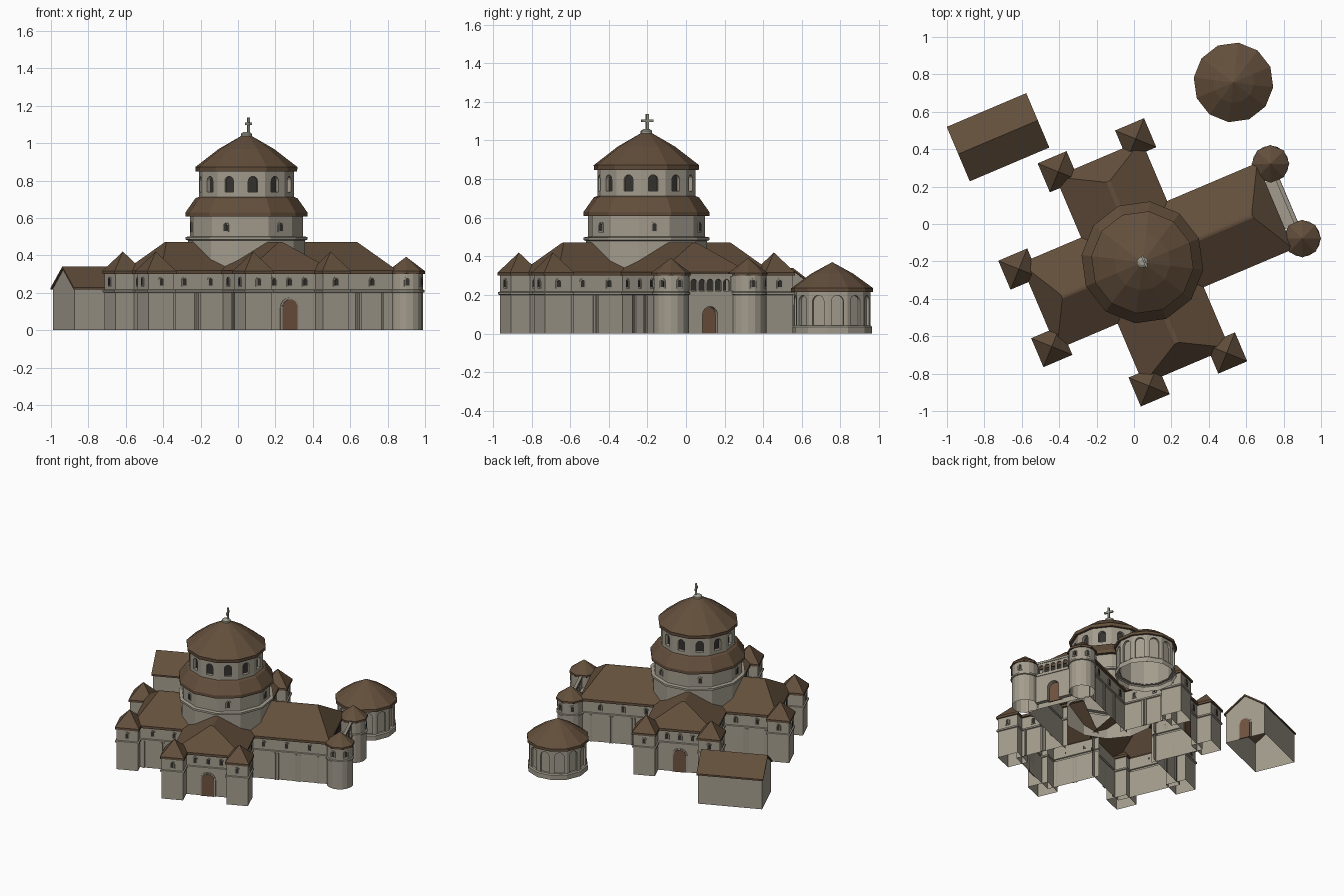
import bpy, bmesh
from math import pi, cos, sin, radians, sqrt
from mathutils import Matrix, Vector

if "Cube" in bpy.data.objects:
    bpy.data.objects.remove(bpy.data.objects["Cube"])

COLORS = {"stone": (0.37, 0.335, 0.27), "stone_trim": (0.33, 0.30, 0.245), "roof_brown": (0.125, 0.078, 0.045),
          "door_brown": (0.16, 0.085, 0.05), "window_dark": (0.035, 0.033, 0.028), "cross_grey": (0.33, 0.33, 0.27)}
mats = {}
for n, c in COLORS.items():
    mats[n] = bpy.data.materials.new(n)
    mats[n].diffuse_color = (*c, 1)
parts = {}


def part(name, mat):
    """Mesh being collected for one named part."""
    return parts.setdefault(name, (bmesh.new(), mat))[0]


def move(x, y, a=0.0, z=0.0):
    return Matrix.Translation((x, y, z)) @ Matrix.Rotation(a, 4, 'Z')


def facing(M, x, y, a, z=0.0):
    """Frame on a wall: X runs along it, -Y points outward at angle a."""
    return M @ move(x, y, a + pi / 2, z)


def skin(bm, M, rings, closed=True):
    """Join successive rings of points with quads."""
    rows = [[bm.verts.new(M @ Vector(p)) for p in r] for r in rings]
    n = len(rows[0])
    for a, b in zip(rows, rows[1:]):
        for i in range(n if closed else n - 1):
            j = (i + 1) % n
            bm.faces.new((a[i], a[j], b[j], b[i]))


def lathe(bm, M, profile, n, rot=0.0):
    skin(bm, M, [[(r * cos(rot + 2 * pi * i / n), r * sin(rot + 2 * pi * i / n), z)
                  for i in range(n)] for r, z in profile])


def plate(bm, M, pts, depth, back=0.0):
    """Flat outline (x, z) thickened outward along -Y."""
    f = [bm.verts.new(M @ Vector((x, -back - depth, z))) for x, z in pts]
    b = [bm.verts.new(M @ Vector((x, -back, z))) for x, z in pts]
    bm.faces.new(f)
    bm.faces.new(b[::-1])
    for i in range(len(pts)):
        j = (i + 1) % len(pts)
        bm.faces.new((f[i], b[i], b[j], f[j]))


def rect(w, z0, z1):
    return [(-w / 2, z0), (w / 2, z0), (w / 2, z1), (-w / 2, z1)]


def arch(w, z0, z1, n=8):
    r = w / 2
    arc = [(r * cos(pi - pi * i / n), z1 - r + r * sin(pi * i / n)) for i in range(n + 1)]
    return [(-r, z0)] + arc + [(r, z0)]


def arch_panel(w, z0, z1, ow, oz):
    """Wall piece with an arched opening that reaches its foot."""
    return [(-w / 2, z0)] + arch(ow, z0, oz) + [(w / 2, z0), (w / 2, z1), (-w / 2, z1)]


def window(F, z=0.24, w=0.02, h=0.038):
    plate(part("window_frames", "stone_trim"), F, arch(w + 0.014, z - 0.006, z + h + 0.007), 0.005)
    plate(part("window_glass", "window_dark"), F, arch(w, z, z + h), 0.007)


def door(F, w, h, back=0.0):
    plate(part("door_frames", "stone_trim"), F, arch(w + 0.02, 0, h + 0.01), 0.005, back)
    plate(part("doors", "door_brown"), F, arch(w, 0, h), 0.008, back)


# Wall profile (offset, height) with a string course
WALL = [(0, 0), (0, 0.2), (0.008, 0.203), (0.008, 0.214), (0, 0.217), (0, 0.305)]
C = move(0.045, -0.205, radians(23))
W = 0.235

# Four arms of the cross; arm 0 is the long nave
for k, L in enumerate((0.76, 0.59, 0.59, 0.59)):
    A = C @ move(0, 0, k * pi / 2)
    skin(part("arm_walls", "stone"), A,
         [[(0.2, -W - o, z), (L + o, -W - o, z), (L + o, W + o, z), (0.2, W + o, z)] for o, z in WALL], False)
    e, h = W + 0.015, L - 0.12
    skin(part("arm_roofs", "roof_brown"), A,
         [[(0.2, -y, z), (x, -y, z), (x, y, z), (0.2, y, z)]
          for x, y, z in ((L, W, 0.3), (L + 0.012, e, 0.3), (L + 0.012, e, 0.318), (h, 0.012, 0.47), (h - 0.01, 0, 0.472))],
         False)
    # side windows and pilasters
    for s in (-1, 1):
        for u in ((0.31, 0.47, 0.63) if k == 0 else (0.31, 0.46)):
            window(facing(A, u, s * W, s * pi / 2))
        for u in ((0.39, 0.41, 0.54, 0.56, 0.69) if k == 0 else (0.375, 0.395, 0.52)):
            plate(part("pilasters", "stone_trim"), facing(A, u, s * W, s * pi / 2), rect(0.012, 0, 0.2), 0.008)
    if k == 0:
        continue
    for v in (-0.09, 0, 0.09):
        window(facing(A, L, v, 0))
    if k != 2:
        door(facing(A, L, 0, 0), 0.088, 0.165)
    # square corner towers
    for s in (-1, 1):
        T = A @ move(0.622, s * 0.225)
        r2, a = sqrt(2), 0.075
        lathe(part("square_towers", "stone"), T, [((a + o) * r2, z) for o, z in WALL], 4, pi / 4)
        lathe(part("square_tower_roofs", "roof_brown"), T,
              [(a * r2, 0.3), (0.084 * r2, 0.3), (0.084 * r2, 0.316), (0, 0.42)], 4, pi / 4)
        for d in (0, s * pi / 2):
            window(facing(T, a * cos(d), a * sin(d), d))

# Round front towers
for s in (-1, 1):
    T = C @ move(0.836, s * 0.217)
    lathe(part("round_towers", "stone"), T, [(0.09 + o, z) for o, z in WALL], 16)
    lathe(part("round_tower_roofs", "roof_brown"), T,
          [(0.088, 0.3), (0.101, 0.3), (0.101, 0.315), (0, 0.392)], 8, pi / 8)
    for d in (-0.1, 0.9, 1.9):
        window(facing(T, 0.089 * cos(d * s), 0.089 * sin(d * s), d * s))

# Entrance porch with open gallery above
F = facing(C, 0.815, 0, 0)
porch = part("entrance_porch", "stone")
plate(porch, F, arch_panel(0.27, 0, 0.205, 0.085, 0.14), 0.03)
plate(porch, F, rect(0.27, 0.205, 0.22), 0.034, -0.055 + 0.0)
plate(porch, F, rect(0.27, 0.2, 0.22), 0.09, -0.055)
for i in range(5):
    plate(part("gallery_arches", "stone"), F @ Matrix.Translation(((i - 2) * 0.046, 0, 0)),
          arch_panel(0.046, 0.22, 0.295, 0.033, 0.282), 0.016, 0.014)
plate(part("gallery_cornice", "stone_trim"), F, rect(0.25, 0.295, 0.31), 0.022, 0.012)
plate(part("gallery_shadow", "window_dark"), F, rect(0.24, 0.222, 0.29), 0.004, -0.05)
door(F, 0.085, 0.14, -0.01)

# Central drum in two tiers with skirt roof and cone roof
lathe(part("drum_lower", "stone"), C,
      [(0.315, 0.3), (0.315, 0.48), (0.328, 0.484), (0.328, 0.498), (0.305, 0.502), (0.305, 0.62)], 12)
lathe(part("drum_skirt_roof", "roof_brown"), C,
      [(0.3, 0.608), (0.328, 0.608), (0.328, 0.63), (0.275, 0.705), (0.25, 0.715)], 12)
lathe(part("drum_upper_sill", "stone"), C, [(0.256, 0.7), (0.256, 0.738), (0.232, 0.738)], 12)
lathe(part("drum_roof", "roof_brown"), C,
      [(0.23, 0.848), (0.273, 0.848), (0.275, 0.872), (0.15, 0.968), (0.025, 1.04), (0, 1.042)], 12)
for i in range(12):
    a = (i + 0.5) * pi / 6
    ri = 0.256 * cos(pi / 12)
    F = facing(C, ri * cos(a), ri * sin(a), a)
    plate(part("drum_upper_arcade", "stone"), F, arch_panel(0.1325, 0.738, 0.85, 0.05, 0.822), 0.022, -0.022)
    plate(part("drum_windows", "window_dark"), F, rect(0.1, 0.738, 0.84), 0.004, -0.026)
    if i % 2:
        rl = 0.305 * cos(pi / 12)
        window(facing(C, rl * cos(a), rl * sin(a), a), 0.53, 0.022, 0.042)

# Cross on the summit
lathe(part("cross_base", "cross_grey"), C, [(0.03, 1.03), (0.03, 1.05), (0.015, 1.06), (0, 1.06)], 12)
F = facing(C, 0.006, 0, 0)
plate(part("cross", "cross_grey"), F, rect(0.013, 1.05, 1.138), 0.012)
plate(part("cross", "cross_grey"), F, rect(0.064, 1.096, 1.109), 0.012)

# Detached twelve-sided baptistery
B = move(0.532, 0.757, radians(23))
lathe(part("baptistery_base", "stone"), B, [(0.208, 0), (0.208, 0.035), (0.2, 0.042), (0.18, 0.042)], 12)
lathe(part("baptistery_core", "stone"), B, [(0.184, 0.04), (0.184, 0.222)], 12)
lathe(part("baptistery_roof", "roof_brown"), B,
      [(0.184, 0.215), (0.214, 0.215), (0.214, 0.235), (0.11, 0.31), (0, 0.37)], 12)
for i in range(12):
    a = (i + 0.5) * pi / 6
    ri = 0.2 * cos(pi / 12)
    plate(part("baptistery_niches", "stone"), facing(B, ri * cos(a), ri * sin(a), a),
          arch_panel(0.1035, 0.042, 0.22, 0.064, 0.198), 0.015, -0.015)

# Detached gabled outbuilding
H = move(-0.727, 0.464, radians(23))
x, y = 0.222, 0.148
walls = part("outbuilding_walls", "stone")
skin(walls, H, [[(-x, -y, z), (x, -y, z), (x, y, z), (-x, y, z)] for z in (0, 0.222)])
for s in (-1, 1):
    walls.faces.new([walls.verts.new(H @ Vector(p)) for p in
                     ((s * x, -y, 0.222), (s * x, y, 0.222), (s * x, 0, 0.328))])
skin(part("outbuilding_roof", "roof_brown"), H,
     [[(sx, -0.158, 0.216), (sx, -0.158, 0.228), (sx, 0, 0.34), (sx, 0.158, 0.228), (sx, 0.158, 0.216), (sx, 0, 0.328)]
      for sx in (-0.231, 0.231)])
for s in (-1, 1):
    roof = part("outbuilding_roof", "roof_brown")
    for t in (-1, 1):
        roof.faces.new([roof.verts.new(H @ Vector((s * 0.231, t * b, z))) for b, z in
                        ((0.158, 0.216), (0.158, 0.228), (0, 0.34), (0, 0.328))])
door(facing(H, x, 0, 0), 0.075, 0.15)

# Turn every collected part into an object
for name, (bm, mat) in parts.items():
    bmesh.ops.remove_doubles(bm, verts=bm.verts, dist=1e-5)
    bmesh.ops.recalc_face_normals(bm, faces=bm.faces)
    me = bpy.data.meshes.new(name)
    bm.to_mesh(me)
    bm.free()
    me.materials.append(mats[mat])
    bpy.context.collection.objects.link(bpy.data.objects.new(name, me))

for m in bpy.data.materials:
    if m.users and not m.is_grease_pencil:
        m.use_nodes = True
        m.node_tree.nodes["Principled BSDF"].inputs["Base Color"].default_value = m.diffuse_color
